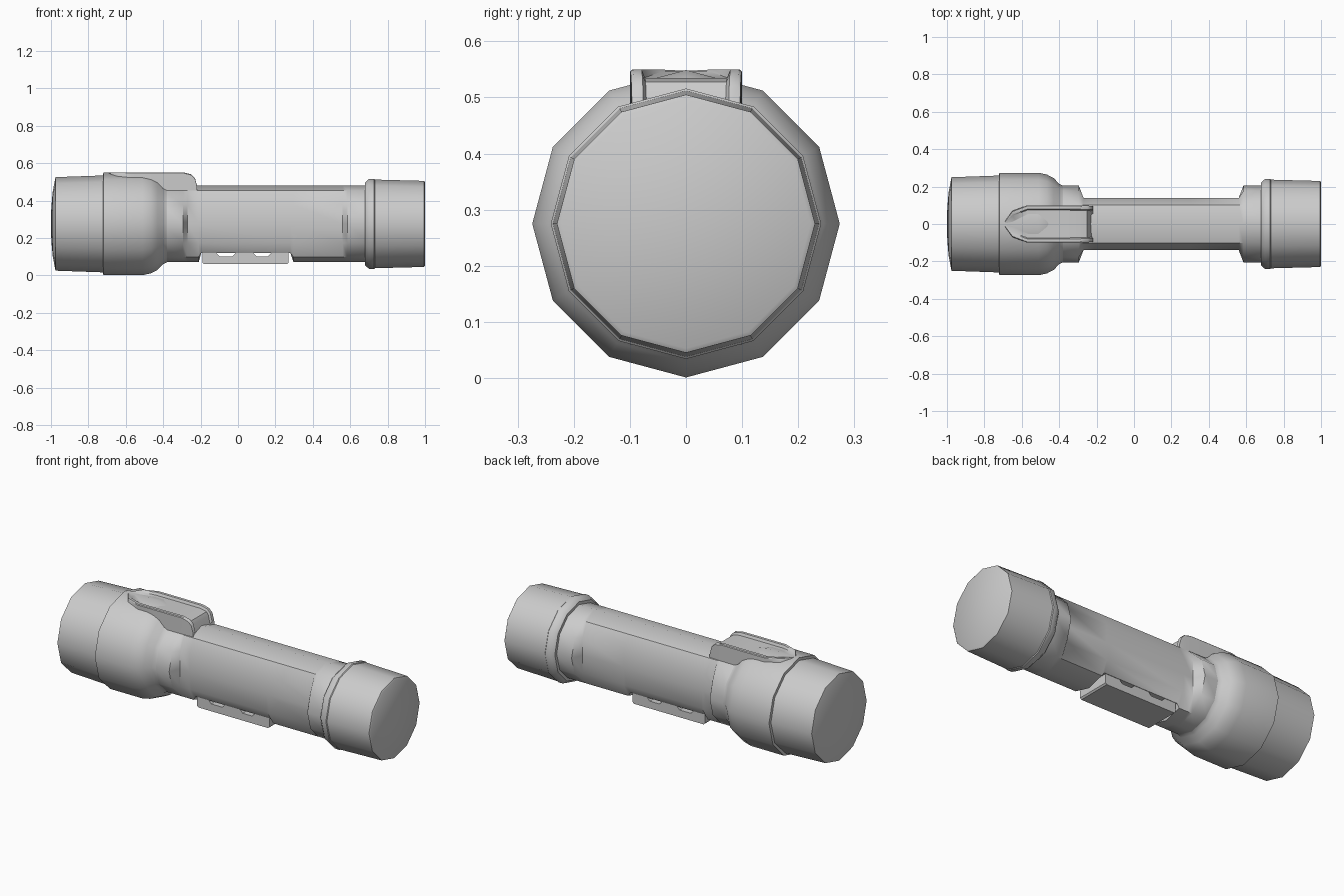
import bpy, bmesh, math

if "Cube" in bpy.data.objects:
    bpy.data.objects.remove(bpy.data.objects["Cube"])

ZC = 0.275      # height of the long axis
SIDES = 12


def finish(name, bm, angle=40):
    bmesh.ops.remove_doubles(bm, verts=bm.verts, dist=1e-5)
    bmesh.ops.recalc_face_normals(bm, faces=bm.faces)
    me = bpy.data.meshes.new(name)
    bm.to_mesh(me)
    bm.free()
    ob = bpy.data.objects.new(name, me)
    bpy.context.collection.objects.link(ob)
    bpy.context.view_layer.objects.active = ob
    ob.select_set(True)
    bpy.ops.object.shade_smooth_by_angle(angle=math.radians(angle))
    ob.select_set(False)
    return ob


def loft(name, sections):
    """Skin closed cross-sections (lists of xyz) and cap both ends."""
    bm = bmesh.new()
    rings = [[bm.verts.new(p) for p in s] for s in sections]
    n = len(rings[0])
    for a, b in zip(rings, rings[1:]):
        for i in range(n):
            j = (i + 1) % n
            bm.faces.new((a[i], a[j], b[j], b[i]))
    bm.faces.new(rings[0])
    bm.faces.new(rings[-1])
    return finish(name, bm)


def ring(x, r, side=1.0, low=1.0):
    """Twelve-sided ring, flattened at y = +-side and at low below the axis."""
    pts = []
    for i in range(SIDES):
        a = math.tau * i / SIDES
        y, z = r * math.cos(a), r * math.sin(a)
        pts.append((x, max(-side, min(side, y)), ZC + max(-low, z)))
    return pts


# Lamp head: domed lens, front ring, stepped bell tapering into the neck
loft("lamp_head", [ring(*p) for p in [
    (-1.0, 0.03), (-0.998, 0.09), (-0.991, 0.17), (-0.978, 0.24), (-0.975, 0.25),
    (-0.722, 0.259), (-0.72, 0.274), (-0.51, 0.274), (-0.465, 0.264),
    (-0.43, 0.246), (-0.40, 0.215), (-0.38, 0.205), (-0.36, 0.2)]])

# Handle: flat sides and a recess underneath for the switch plate
R, S, L = 0.205, 0.14, 0.155
loft("handle", [ring(*p) for p in [
    (-0.40, R), (-0.295, R), (-0.27, R, S), (-0.21, R, S), (-0.197, R, S, L),
    (0.28, R, S, L), (0.297, R, S), (0.56, R, S), (0.585, R), (0.70, R)]])

# Tail cap with raised collar
loft("tail_cap", [ring(*p) for p in [
    (0.68, 0.205), (0.68, 0.222), (0.70, 0.24), (0.728, 0.241), (0.732, 0.237),
    (0.995, 0.23), (1.0, 0.222)]])


# Clip on top of the head: boat-shaped tray with raised side walls
def clip_section(x, w, bottom, top, floor, inset=0.0):
    t = min(0.02, w * 0.3)
    half = [(w, bottom), (w, top - 0.004), (w - 0.004, top), (w - t, top), (w - t * 1.3, floor)]
    pts = half + [(-y, z) for y, z in reversed(half)]
    return [(x - (inset if abs(y) < w - t * 1.1 else 0), y, z) for y, z in pts]


loft("clip", [clip_section(*p) for p in [
    (-0.69, 0.015, 0.50, 0.548, 0.548), (-0.65, 0.07, 0.50, 0.55, 0.546),
    (-0.57, 0.10, 0.51, 0.55, 0.535), (-0.46, 0.10, 0.505, 0.55, 0.535),
    (-0.43, 0.10, 0.495, 0.55, 0.535), (-0.39, 0.10, 0.45, 0.55, 0.535),
    (-0.29, 0.099, 0.45, 0.55, 0.535), (-0.25, 0.098, 0.45, 0.54, 0.528),
    (-0.23, 0.097, 0.45, 0.52, 0.508, 0.008), (-0.218, 0.096, 0.45, 0.475, 0.465, 0.01)]])

# Switch plate underneath, with two scallops in its upper edge
upper = [(-0.19, 0.122), (-0.12, 0.122), (-0.10, 0.102), (-0.03, 0.102), (-0.01, 0.122),
         (0.08, 0.122), (0.10, 0.102), (0.16, 0.102), (0.18, 0.122), (0.27, 0.122)]
profile = upper + [(0.27, 0.068), (0.262, 0.06), (-0.182, 0.06), (-0.19, 0.068)]
loft("switch_plate", [[(x, y, z) for x, z in profile] for y in (-0.1, 0.1)])
